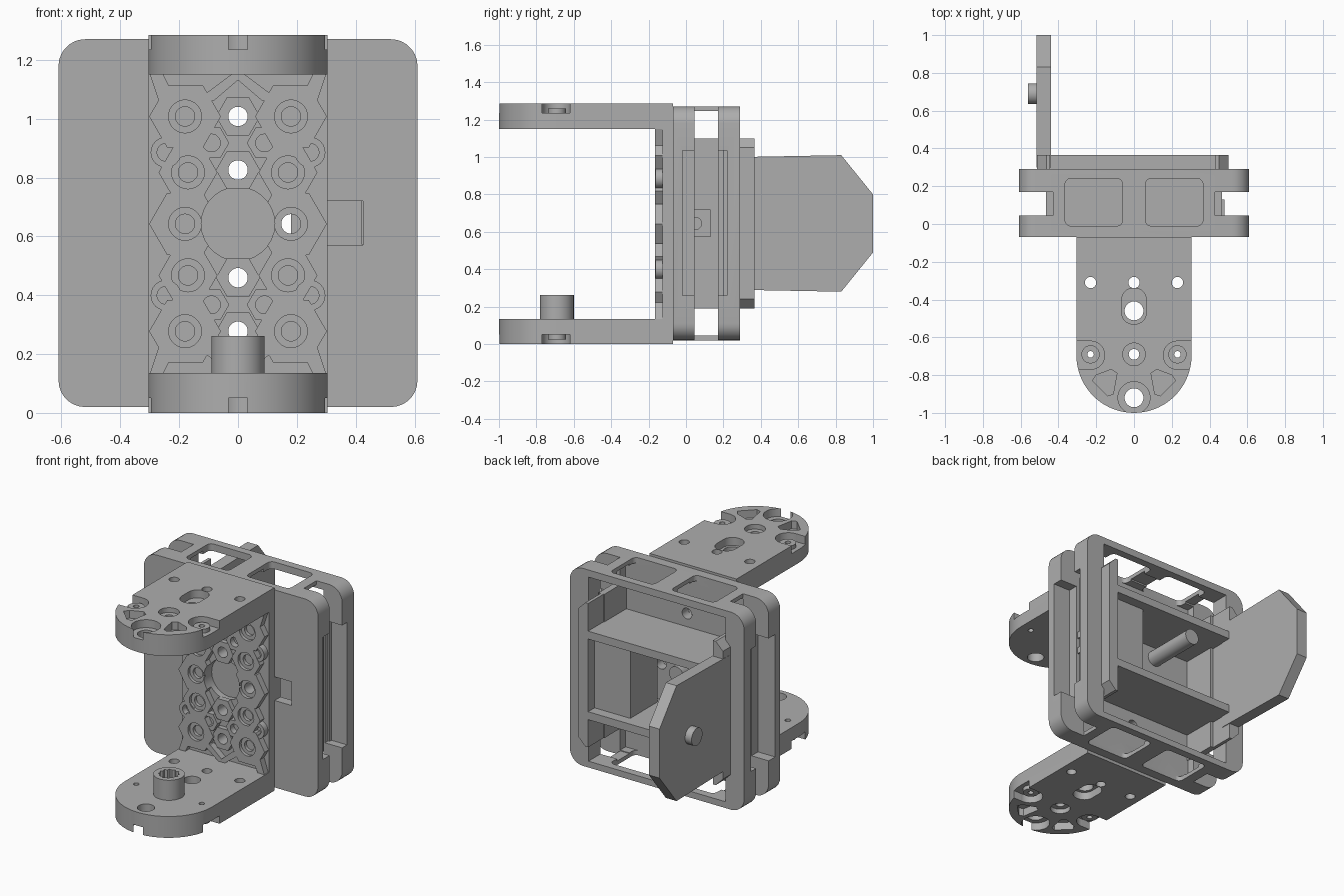
import bpy, bmesh, math
from mathutils import Vector

if "Cube" in bpy.data.objects:
    bpy.data.objects.remove(bpy.data.objects["Cube"], do_unlink=True)

grey = bpy.data.materials.new("mid_grey")
grey.use_nodes = True
grey.diffuse_color = (0.42, 0.42, 0.42, 1)
grey.node_tree.nodes["Principled BSDF"].inputs["Base Color"].default_value = (0.42, 0.42, 0.42, 1)

MID = 0.6425  # height of the symmetry plane


# ---- helpers ----
def prism(name, pts, axis, lo, hi):
    """Extrude a 2D outline along an axis: z uses (x, y), y uses (x, z), x uses (y, z)."""
    place = {"z": lambda a, b, t: (a, b, t),
             "y": lambda a, b, t: (a, t, b),
             "x": lambda a, b, t: (t, a, b)}[axis]
    bm = bmesh.new()
    low = [bm.verts.new(place(a, b, lo)) for a, b in pts]
    high = [bm.verts.new(place(a, b, hi)) for a, b in pts]
    bm.faces.new(low)
    bm.faces.new(high)
    n = len(pts)
    for i in range(n):
        j = (i + 1) % n
        bm.faces.new((low[i], low[j], high[j], high[i]))
    bmesh.ops.recalc_face_normals(bm, faces=bm.faces)
    me = bpy.data.meshes.new(name)
    bm.to_mesh(me)
    bm.free()
    me.materials.append(grey)
    ob = bpy.data.objects.new(name, me)
    bpy.context.collection.objects.link(ob)
    return ob


def rect(a0, a1, b0, b1):
    return [(a0, b0), (a1, b0), (a1, b1), (a0, b1)]


def ring(a, b, r, n=28, start=0.0, turn=2 * math.pi):
    return [(a + r * math.cos(start + turn * i / n), b + r * math.sin(start + turn * i / n))
            for i in range(n)]


def rounded(a0, a1, b0, b1, r, n=7):
    pts = []
    corners = [(a1 - r, b1 - r), (a0 + r, b1 - r), (a0 + r, b0 + r), (a1 - r, b0 + r)]
    for k, (a, b) in enumerate(corners):
        for i in range(n + 1):
            t = math.pi / 2 * (k + i / n)
            pts.append((a + r * math.cos(t), b + r * math.sin(t)))
    return pts


def box(name, x0, x1, y0, y1, z0, z1):
    return prism(name, rect(x0, x1, y0, y1), "z", z0, z1)


def boolean(ob, tool, mode="DIFFERENCE"):
    mod = ob.modifiers.new("cut", "BOOLEAN")
    mod.operation, mod.solver, mod.object = mode, "EXACT", tool
    deps = bpy.context.evaluated_depsgraph_get()
    me = bpy.data.meshes.new_from_object(ob.evaluated_get(deps))
    ob.modifiers.clear()
    ob.data = me
    bpy.data.objects.remove(tool, do_unlink=True)


def drill(ob, a, b, r, axis, lo, hi):
    boolean(ob, prism("drill", ring(a, b, r), axis, lo, hi))


def mirrored(ob, name, axis, centre):
    """Baked mirror copy across a plane."""
    me = ob.data.copy()
    for v in me.vertices:
        v.co[axis] = 2 * centre - v.co[axis]
    me.flip_normals()
    copy = bpy.data.objects.new(name, me)
    bpy.context.collection.objects.link(copy)
    return copy


# ---- bracket flanges: round-ended plate with outer scoops ----
end = ring(0, -0.695, 0.305, 36, math.pi, math.pi) + [(0.305, -0.695), (0.305, -0.07), (-0.305, -0.07)]
top = prism("upper_flange", end, "z", 1.15, 1.285)
drill(top, 0, -0.92, 0.085, "z", 1.235, 1.4)
for s in (-1, 1):
    scoop = ring(s * 0.23, -0.695, 0.075)
    boolean(top, prism("scoop", scoop, "z", 1.235, 1.4))
    boolean(top, box("scoop_side", min(s * 0.235, s * 0.4), max(s * 0.235, s * 0.4),
                     -0.77, -0.62, 1.235, 1.4))
    pocket = [(s * x, y) for x, y in ((0.09, -0.79), (0.12, -0.77), (0.2, -0.8), (0.22, -0.83),
                                      (0.14, -0.91), (0.11, -0.9))]
    boolean(top, prism("pad_pocket", pocket, "z", 1.235, 1.4))
    drill(top, s * 0.23, -0.69, 0.017, "z", 1, 1.4)
    drill(top, s * 0.23, -0.31, 0.03, "z", 1, 1.4)
drill(top, 0, -0.69, 0.06, "z", 1.255, 1.4)
boolean(top, prism("slot", rounded(-0.065, 0.065, -0.53, -0.34, 0.06), "z", 1.235, 1.4))
for y, r in ((-0.92, 0.05), (-0.69, 0.028), (-0.46, 0.05), (-0.31, 0.03)):
    drill(top, 0, y, r, "z", 1, 1.4)
mirrored(top, "lower_flange", 2, MID)
# small raised bosses inside the side scoops
for s, side in ((-1, "right"), (1, "left")):
    for z0, z1, lvl in ((1.23, 1.26, "upper"), (0.025, 0.055, "lower")):
        boss = prism(f"{lvl}_{side}_boss", ring(s * 0.23, -0.69, 0.048), "z", z0, z1)
        drill(boss, s * 0.23, -0.69, 0.017, "z", -1, 2)

# ---- pivot tube on the lower flange ----
tube = prism("pivot_tube", ring(0, -0.69, 0.09, 40), "z", 0.13, 0.262)
star = [(r * math.cos(math.pi * i / 12), -0.69 + r * math.sin(math.pi * i / 12))
        for i, r in enumerate([0.062, 0.052] * 12)]
boolean(tube, prism("spline", star, "z", 0.16, 0.4))
drill(tube, 0, -0.69, 0.028, "z", 0, 0.4)

# ---- bracket spine with raised honeycomb ----
spine = box("bracket_spine", -0.305, 0.305, -0.125, -0.07, 0.13, 1.155)
drill(spine, 0, MID, 0.125, "y", -0.3, -0.085)
through = [(0, MID + d) for d in (-0.365, -0.183, 0.183, 0.365)] + [(0.18, MID)]
for x, z in through:
    drill(spine, x, z, 0.033, "y", -0.3, 0)

cells = [(s * 0.18, MID + d, 0.122) for s in (-1, 1) for d in (-0.365, 0, 0.365)]
cells += [(s * 0.17, MID + d, 0.1) for s in (-1, 1) for d in (-0.175, 0.175)]
for i, (x, z, r) in enumerate(cells):
    cell = prism(f"honeycomb_cell_{i}", ring(x, z, r, 6), "y", -0.165, -0.12)
    drill(cell, x, z, 0.056, "y", -0.3, -0.145)
    drill(cell, x, z, 0.033, "y", -0.3, 0)
    drill(cell, 0, MID, 0.125, "y", -0.3, 0)
for s in (-1, 1):
    for d in (-1, 1):
        for x, dz, r in ((0.245, 0.243, 0.052), (0.09, 0.275, 0.06)):
            eye = prism("honeycomb_eyelet", ring(s * x, MID + d * dz, r, 24 if x > 0.2 else 6),
                        "y", -0.163, -0.12)
            drill(eye, s * x, MID + d * dz, 0.03, "y", -0.3, 0)
        # slanted ribs running into the flanges
        for x0, x1 in ((0.3, 0.24), (0.02, 0.11)):
            rib = [(s * x0, MID + d * 0.51), (s * (x0 - 0.045), MID + d * 0.51),
                   (s * (x1 - 0.03), MID + d * 0.42), (s * (x1 + 0.03), MID + d * 0.42)]
            prism("honeycomb_rib", rib, "y", -0.165, -0.12)
# rings round the middle through holes
for x, z in through[:4]:
    collar = prism("honeycomb_collar", ring(x, z, 0.075, 6), "y", -0.155, -0.12)
    drill(collar, x, z, 0.033, "y", -0.3, 0)

# ---- body: front and back plates with rounded corners ----
outline = rounded(-0.61, 0.61, 0.02, 1.27, 0.09)
front = prism("front_plate", outline, "y", -0.07, 0.045)
back = prism("back_plate", outline, "y", 0.17, 0.29)
boolean(front, box("hollow", -0.43, 0.43, -0.01, 0.2, 0.05, 1.235))
boolean(back, box("opening", -0.48, 0.48, 0.1, 0.4, 0.06, 1.225))
for x, z in through:
    drill(front, x, z, 0.034, "y", -0.3, 0.2)
boolean(front, box("window", 0.305, 0.425, -0.2, 0.02, 0.57, 0.72))

# thin bridges across the top and bottom, then shared window and side cuts
bridge = box("top_bridge", -0.43, 0.43, 0.0, 0.22, 1.245, 1.27)
bridges = [bridge, mirrored(bridge, "bottom_bridge", 2, 0.645)]
for ob in (front, back, *bridges):
    for s in (-1, 1):
        a, b = sorted((s * 0.06, s * 0.365))
        for z0, z1 in ((1.15, 1.4), (-0.1, 0.14)):
            boolean(ob, prism("top_window", [(x, y) for x, y in rounded(a, b, -0.01, 0.24, 0.03)],
                              "z", z0, z1))
for ob in (front, back):
    for s in (-1, 1):
        a, b = sorted((s * 0.49, s * 0.8))
        boolean(ob, box("side_recess", a, b, -0.02, 0.22, 0.26, 1.035))

# ---- inner cradle: side cheeks, two shelves and motor block ----
cheek = [(0.43, 0.19), (0.45, 0.19), (0.5, 0.24), (0.5, 1.05), (0.45, 1.1), (0.43, 1.1)]
left_cheek = prism("left_cheek", cheek, "y", 0.2, 0.365)
mirrored(left_cheek, "right_cheek", 0, -0.007)
wall = box("left_side_wall", 0.425, 0.465, -0.03, 0.21, 0.19, 1.1)
mirrored(wall, "right_side_wall", 0, 0)
upper = box("upper_shelf", -0.45, 0.45, -0.03, 0.365, 0.875, 0.925)
mirrored(upper, "lower_shelf", 2, 0.645)
box("motor_block", 0.18, 0.44, 0.03, 0.3, 0.41, 0.88)
prism("motor_rod", ring(-0.17, 0.8, 0.05), "y", -0.03, 0.34)
lug = box("side_lug", 0.42, 0.48, -0.02, 0.13, 0.572, 0.72)
drill(lug, 0.05, 0.645, 0.033, "x", 0.44, 0.6)

# ---- rear arm with pin ----
arm = [(0.3, 0.29), (0.83, 0.28), (1.0, 0.49), (1.0, 0.8), (0.83, 1.01), (0.3, 1.0)]
prism("rear_arm", arm, "x", -0.515, -0.44)
prism("arm_pin", ring(0.69, 0.645, 0.055, 32), "x", -0.56, -0.5)

# ---- smooth the round walls, keep edges sharp ----
for ob in bpy.context.scene.objects:
    ob.select_set(ob.type == "MESH")
    if ob.type == "MESH":
        bpy.context.view_layer.objects.active = ob
bpy.ops.object.shade_smooth_by_angle(angle=math.radians(25))
